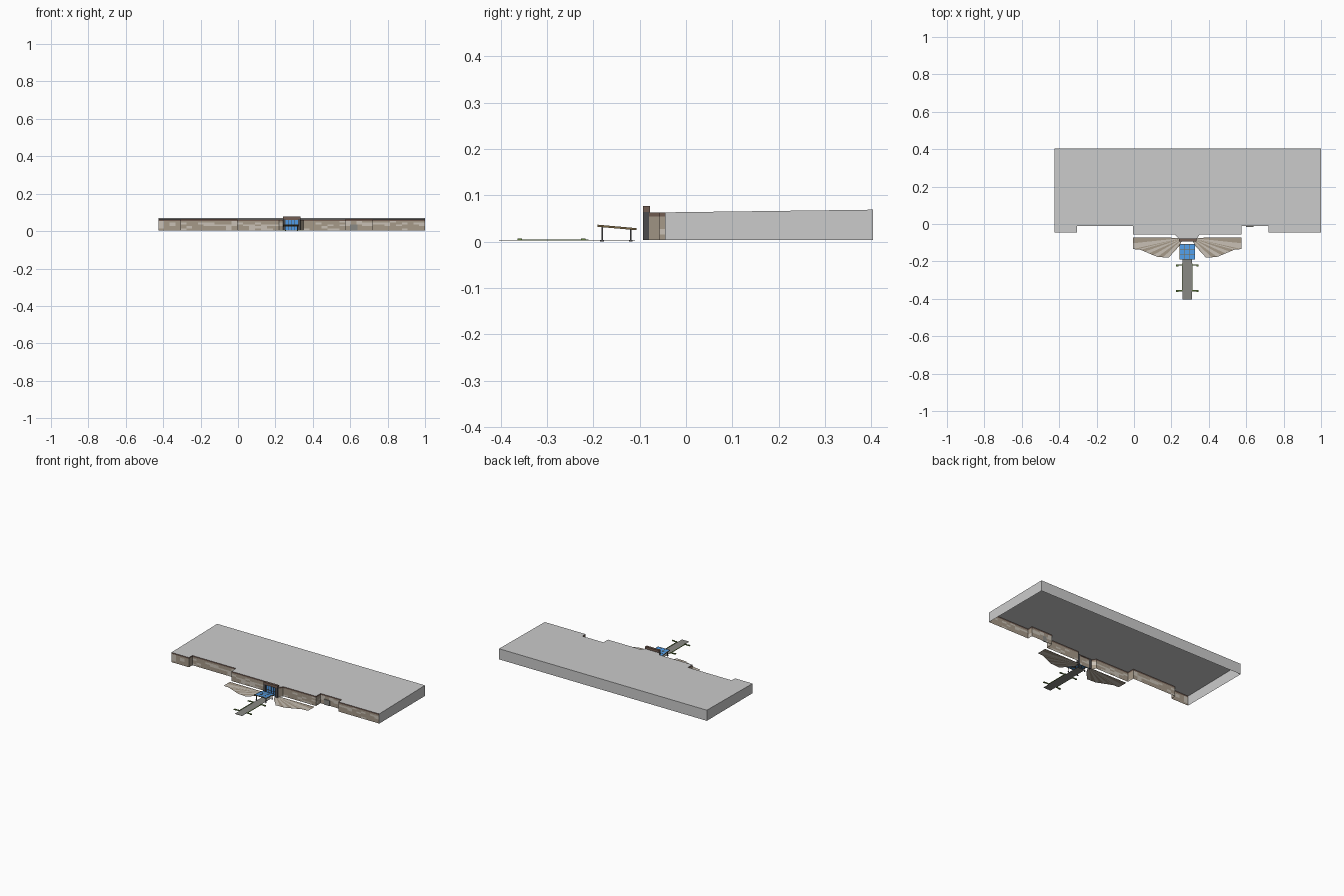
import bpy, bmesh, random
from mathutils import Vector

random.seed(4)
if "Cube" in bpy.data.objects:
    bpy.data.objects.remove(bpy.data.objects["Cube"], do_unlink=True)


def material(name, r, g, b):
    m = bpy.data.materials.new(name)
    m.use_nodes = True
    m.diffuse_color = (r, g, b, 1)
    m.node_tree.nodes["Principled BSDF"].inputs["Base Color"].default_value = (r, g, b, 1)
    return m


TAN = material("tan_stone", 0.38, 0.32, 0.25)
PALE = material("pale_stone", 0.58, 0.53, 0.46)
BROWN = material("brown_trim", 0.17, 0.11, 0.085)
DARK = material("dark_frame", 0.07, 0.07, 0.075)
BLUE = material("blue_glass", 0.08, 0.33, 0.8)
GREEN = material("hedge_green", 0.13, 0.22, 0.05)
PAVE = material("paving", 0.25, 0.25, 0.23)
WOOD = material("canopy_wood", 0.2, 0.14, 0.06)


def finish(name, bm, mats=()):
    mesh = bpy.data.meshes.new(name)
    bm.to_mesh(mesh)
    bm.free()
    for m in mats:
        mesh.materials.append(m)
    ob = bpy.data.objects.new(name, mesh)
    bpy.context.collection.objects.link(ob)
    return ob


def face(bm, pts, index=0):
    f = bm.faces.new([bm.verts.new(p) for p in pts])
    f.material_index = index


def box(name, x, y, z, mat):
    """Axis-aligned box from (low, high) pairs."""
    bm = bmesh.new()
    bmesh.ops.create_cube(bm, size=1)
    for v in bm.verts:
        v.co = [r[0] + (c + 0.5) * (r[1] - r[0]) for c, r in zip(v.co, (x, y, z))]
    return finish(name, bm, [mat])


BASE, CX = 0.003, 0.285


def roof_z(y):
    return 0.063 + 0.013 * (y + 0.05)


# Stepped front of the building, with the angled entrance bay
front = [(-0.425, -0.045), (-0.305, -0.045), (-0.305, -0.012), (-0.005, -0.012),
         (-0.005, -0.057), (0.22, -0.057), (0.24, -0.08), (0.335, -0.08),
         (0.35, -0.057), (0.575, -0.057), (0.575, -0.012), (0.72, -0.012),
         (0.72, -0.045), (1.0, -0.045)]
back = [(1.0, 0.403), (-0.425, 0.403)]

# Plain roof, end walls and rear wall, open underneath
bm = bmesh.new()
face(bm, [(x, y, roof_z(y)) for x, y in front + back])
plain = [front[-1]] + back + [front[0]]
for a, b in zip(plain, plain[1:]):
    face(bm, [(*a, BASE), (*b, BASE), (*b, roof_z(b[1])), (*a, roof_z(a[1]))])
finish("roof_and_plain_walls", bm)

# Mottled stone frontage with a brown cornice band
bm = bmesh.new()
levels = (0, 0.2, 0.4, 0.55, 0.72, 0.86, 1)
for a, b in zip(front, front[1:]):
    a, b = Vector(a), Vector(b)
    n = max(1, round((b - a).length / 0.03))
    for i in range(n):
        p, q = a.lerp(b, i / n), a.lerp(b, (i + 1) / n)
        for row, (lo, hi) in enumerate(zip(levels, levels[1:])):
            pale_chance = 0.55 if row in (2, 3) else 0.12
            index = 2 if row == 5 else int(random.random() < pale_chance)
            def at(v, t):
                return (v.x, v.y, BASE + t * (roof_z(v.y) - BASE))
            face(bm, [at(p, lo), at(q, lo), at(q, hi), at(p, hi)], index)
finish("stone_frontage", bm, [TAN, PALE, BROWN])

# Side door in the right-hand recess
box("side_door", (0.60, 0.64), (-0.016, -0.012), (BASE, 0.036), PAVE)

# Entrance portal: jambs, lintel, glazing and mullions
for side, x in (("right", 0.24), ("left", 0.32)):
    box("portal_jamb_" + side, (x, x + 0.015), (-0.093, -0.078), (BASE, 0.064), DARK)
box("portal_lintel", (0.24, 0.335), (-0.093, -0.078), (0.06, 0.077), BROWN)
box("portal_glass", (0.255, 0.32), (-0.085, -0.081), (BASE, 0.06), BLUE)
for i in range(3):
    x = 0.27 + i * 0.0165
    box("portal_mullion", (x, x + 0.002), (-0.087, -0.085), (BASE, 0.06), DARK)
box("portal_transom", (0.255, 0.32), (-0.087, -0.085), (0.03, 0.032), DARK)

# Fan-shaped plaza: alternating wedges, mirrored about the entrance
rim = [(0.29, -0.072), (0.29, -0.134), (0.25, -0.138), (0.16, -0.176),
       (0.10, -0.18), (0.045, -0.12)]
bm = bmesh.new()
for side in (-1, 1):
    k = 0
    for a, b in zip(rim, rim[1:]):
        a, b = Vector(a), Vector(b)
        n = max(1, round((b - a).length / 0.025))
        for i in range(n):
            p, q = a.lerp(b, i / n), a.lerp(b, (i + 1) / n)
            hub = Vector((0.02, -0.074))
            p_in, q_in = hub.lerp(p, 0.1), hub.lerp(q, 0.1)
            ring = [p_in, q_in, q, p]
            if side == 1:
                ring.reverse()
            face(bm, [(CX + side * v.x, v.y, BASE) for v in ring], k % 2)
            k += 1
bmesh.ops.recalc_face_normals(bm, faces=bm.faces)
for f in bm.faces:
    if f.normal.z < 0:
        f.normal_flip()
finish("fan_plaza", bm, [TAN, PALE])

# Sloping glass canopy with a frame grid on four posts
X0, X1, Y0, Y1 = 0.245, 0.326, -0.19, -0.108


def canopy_z(y):
    return 0.035 - 0.09 * (y - Y0)


def slope(ob):
    for v in ob.data.vertices:
        v.co.z += canopy_z(v.co.y)


slope(box("canopy_glass", (X0, X1), (Y0, Y1), (-0.001, 0.001), BLUE))
for i in range(4):
    x = X0 + (X1 - X0) * i / 3
    y = Y0 + (Y1 - Y0) * i / 3
    slope(box("canopy_rafter", (x - 0.001, x + 0.001), (Y0, Y1), (-0.003, 0.0015), WOOD))
    slope(box("canopy_purlin", (X0, X1), (y - 0.001, y + 0.001), (-0.003, 0.0015), WOOD))
for x in (X0 + 0.008, X1 - 0.008):
    for y in (-0.181, -0.119):
        box("canopy_post", (x - 0.0015, x + 0.0015), (y - 0.0015, y + 0.0015),
            (0, canopy_z(y)), DARK)
        box("post_foot", (x - 0.003, x + 0.003), (y - 0.004, y + 0.004), (0, 0.004), DARK)

# Approach path, hedge edging and cross hedges with swept ends
box("approach_path", (0.26, 0.31), (-0.403, -0.11), (0.002, BASE), PAVE)
for side in (-1, 1):
    x = CX + side * 0.027
    box("path_hedge", (x - 0.002, x + 0.002), (-0.36, -0.21), (0.002, 0.005), GREEN)
    for y in (-0.22, -0.357):
        inner, outer = sorted((CX + side * 0.025, CX + side * 0.06))
        box("cross_hedge", (inner, outer), (y - 0.003, y + 0.003), (0.002, 0.007), GREEN)
        tip = sorted((CX + side * 0.048, CX + side * 0.06))
        box("hedge_end", tip, (y - 0.006, y - 0.002), (0.002, 0.007), GREEN)
